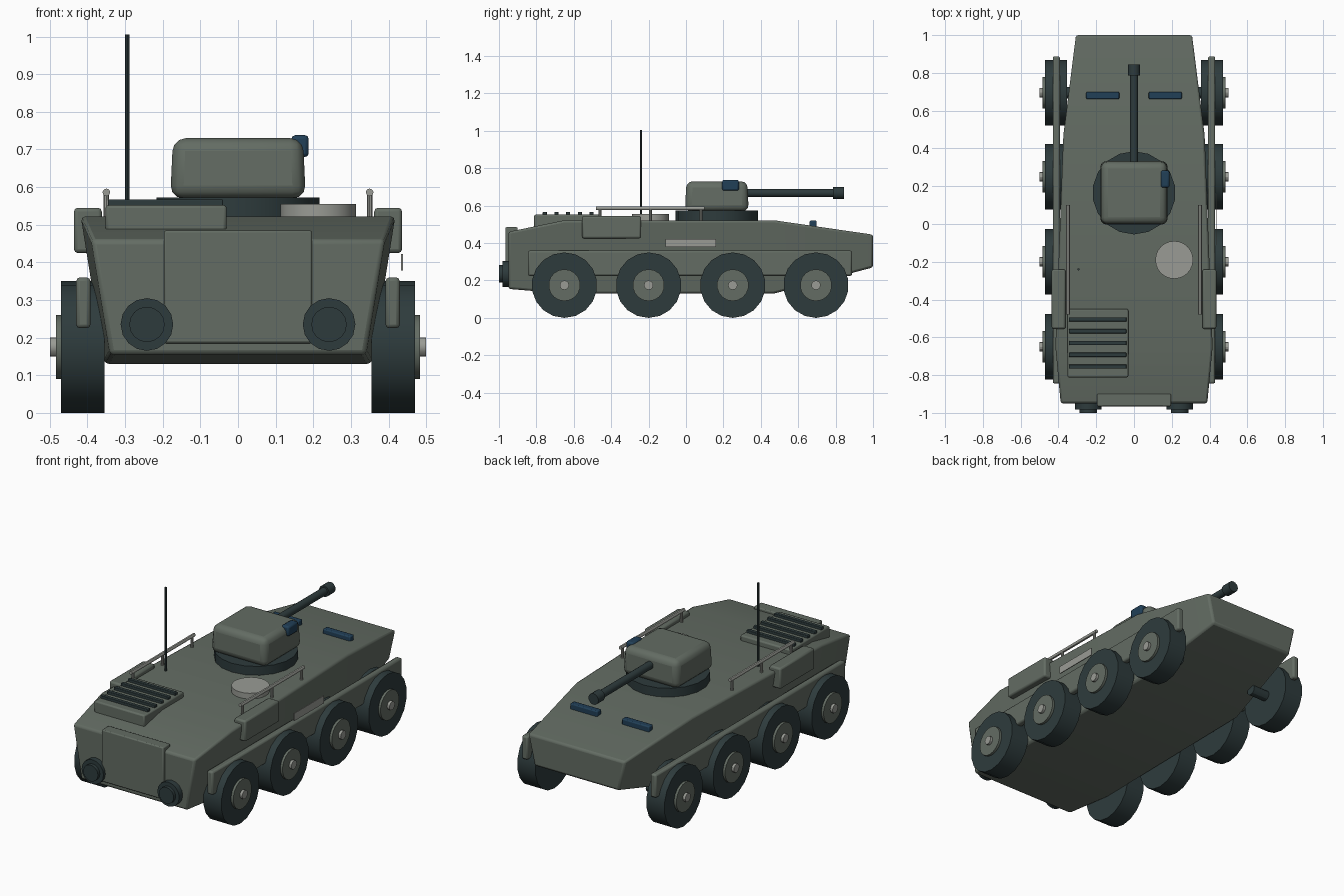
import bpy, bmesh, math
from mathutils import Vector, Matrix

if "Cube" in bpy.data.objects:
    bpy.data.objects.remove(bpy.data.objects["Cube"])


def material(name, r, g, b):
    m = bpy.data.materials.new(name)
    m.use_nodes = True
    m.diffuse_color = (r, g, b, 1)
    m.node_tree.nodes["Principled BSDF"].inputs["Base Color"].default_value = (r, g, b, 1)
    return m


GREEN = material("armour green", 0.125, 0.15, 0.125)
DARK = material("dark rubber", 0.027, 0.044, 0.046)
GREY = material("light grey metal", 0.32, 0.33, 0.30)
BLUE = material("blue glass", 0.015, 0.05, 0.095)


def finish(bm, name, mat, bevel=0, segments=2):
    bmesh.ops.recalc_face_normals(bm, faces=bm.faces)
    mesh = bpy.data.meshes.new(name)
    bm.to_mesh(mesh)
    bm.free()
    mesh.materials.append(mat)
    ob = bpy.data.objects.new(name, mesh)
    bpy.context.scene.collection.objects.link(ob)
    bpy.ops.object.select_all(action="DESELECT")
    ob.select_set(True)
    bpy.context.view_layer.objects.active = ob
    bpy.ops.object.shade_smooth_by_angle(angle=math.radians(30))
    if bevel:
        mod = ob.modifiers.new("edge rounding", "BEVEL")
        mod.width = bevel
        mod.segments = segments
        mod.limit_method = "ANGLE"
    return ob


def box(name, mat, x, y, z, bevel=0.0, taper=1.0):
    """Box from (min, max) ranges; taper narrows the top."""
    lo, hi = Vector((x[0], y[0], z[0])), Vector((x[1], y[1], z[1]))
    bm = bmesh.new()
    bmesh.ops.create_cube(bm, size=1)
    for v in bm.verts:
        if v.co.z > 0:
            v.co.x *= taper
            v.co.y *= taper
        v.co = (lo + hi) / 2 + v.co * (hi - lo)
    return finish(bm, name, mat, bevel)


def rod(name, mat, start, end, radius, sides=16, bevel=0.0):
    """Cylinder between two points."""
    a, b = Vector(start), Vector(end)
    turn = (b - a).to_track_quat("Z", "Y").to_matrix().to_4x4()
    bm = bmesh.new()
    bmesh.ops.create_cone(bm, cap_ends=True, segments=sides, radius1=radius, radius2=radius,
                          depth=(b - a).length, matrix=Matrix.Translation((a + b) / 2) @ turn)
    return finish(bm, name, mat, bevel)


# Hull lofted through stations: y, top half width, top z, bottom half width, bottom z
stations = [
    (-0.95, 0.39, 0.46, 0.34, 0.155),
    (-0.65, 0.418, 0.522, 0.355, 0.13),
    (0.47, 0.375, 0.522, 0.34, 0.13),
    (1.0, 0.31, 0.445, 0.27, 0.27),
]
bm = bmesh.new()
rings = [[bm.verts.new(p) for p in ((-t, y, zt), (t, y, zt), (b, y, zb), (-b, y, zb))]
         for y, t, zt, b, zb in stations]
for r, s in zip(rings, rings[1:]):
    for i in range(4):
        j = (i + 1) % 4
        bm.faces.new((r[i], r[j], s[j], s[i]))
bm.faces.new(rings[0])
bm.faces.new(rings[-1])
finish(bm, "hull", GREEN, 0.012)

# Rear door
box("rear_door", GREEN, (-0.197, 0.197), (-0.965, -0.9), (0.185, 0.485), 0.006)

# Parts repeated on both sides
for side, s in (("left", 1), ("right", -1)):
    def span(a, b):
        return tuple(sorted((s * a, s * b)))

    for n, y in enumerate((-0.65, -0.2, 0.25, 0.695), 1):
        tag = f"{side}_{n}"
        rod("tyre_" + tag, DARK, (s * 0.355, y, 0.175), (s * 0.47, y, 0.175), 0.175, 18)
        rod("hub_" + tag, GREEN, (s * 0.45, y, 0.175), (s * 0.484, y, 0.175), 0.085, 18)
        rod("hub_cap_" + tag, GREY, (s * 0.47, y, 0.175), (s * 0.499, y, 0.175), 0.025, 12)
        rod("axle_" + tag, DARK, (s * 0.25, y, 0.175), (s * 0.36, y, 0.175), 0.03, 12)

    box("side_skirt_" + side, GREEN, span(0.392, 0.43), (-0.845, 0.888), (0.225, 0.36), 0.01)
    box("stowage_box_" + side, GREEN, span(0.362, 0.436), (-0.555, -0.24), (0.425, 0.545), 0.01)

    # Rear propeller housings
    rod("propeller_ring_" + side, DARK, (s * 0.242, -0.93, 0.235), (s * 0.242, -0.982, 0.235), 0.07)
    rod("propeller_hub_" + side, DARK, (s * 0.242, -0.95, 0.235), (s * 0.242, -1.0, 0.235), 0.047)

    # Roof hand rail with posts
    x = s * 0.35
    rod("hand_rail_" + side, GREY, (x, -0.48, 0.586), (x, 0.1, 0.586), 0.01, 12)
    for n, y in enumerate((-0.46, -0.19, 0.08), 1):
        rod(f"rail_post_{side}_{n}", GREY, (x, y, 0.5), (x, y, 0.586), 0.008, 10)

    box("vision_block_" + side, BLUE, span(0.078, 0.253), (0.661, 0.699), (0.475, 0.52), 0.006)

# Marker plate on one flank
box("marker_plate", GREY, (0.433, 0.438), (-0.11, 0.16), (0.378, 0.422))

# Turret
rod("turret_ring", DARK, (0, 0.165, 0.515), (0, 0.165, 0.573), 0.22, 18)
box("turret", GREEN, (-0.18, 0.18), (-0.005, 0.335), (0.57, 0.73), 0.034, 0.96).modifiers[0].segments = 3
box("turret_sight", BLUE, (0.142, 0.188), (0.193, 0.283), (0.68, 0.738), 0.01)
rod("gun_barrel", DARK, (0, 0.3, 0.668), (0, 0.82, 0.668), 0.022)
rod("gun_muzzle", DARK, (0, 0.785, 0.668), (0, 0.845, 0.668), 0.032)

# Roof hatch and antenna
rod("roof_hatch", GREY, (0.213, -0.19, 0.515), (0.213, -0.19, 0.555), 0.1, 24)
rod("antenna", DARK, (-0.294, -0.24, 0.51), (-0.294, -0.24, 1.005), 0.006, 8)

# Engine deck with louvres
box("engine_deck", GREEN, (-0.352, -0.03), (-0.812, -0.45), (0.48, 0.552), 0.008)
for n in range(5):
    y = -0.755 + n * 0.0625
    box(f"louvre_{n + 1}", DARK, (-0.345, -0.04), (y - 0.011, y + 0.011), (0.545, 0.567), 0.003)
